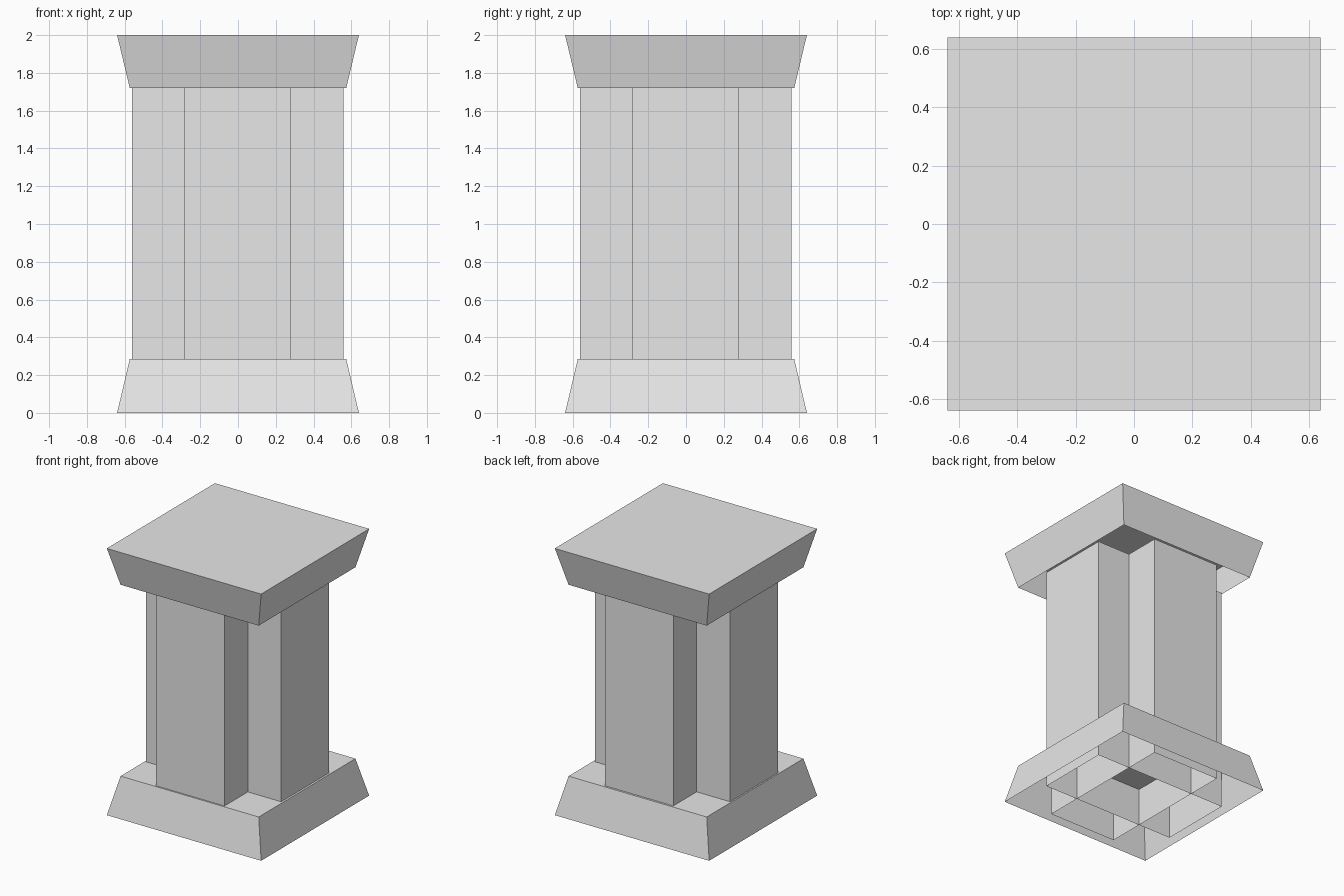
import bpy
import bmesh

cube = bpy.data.objects.get("Cube")
if cube:
    bpy.data.objects.remove(cube, do_unlink=True)

# One plain stone colour
stone = bpy.data.materials.new("light_grey_stone")
stone.use_nodes = True
stone.diffuse_color = (0.8, 0.8, 0.8, 1)
stone.node_tree.nodes["Principled BSDF"].inputs["Base Color"].default_value = (0.8, 0.8, 0.8, 1)


def hollow_block(name, low, high, bottom, top, capped, center=0.0):
    """Square-sided shell with an open bottom; low and high are half sizes (x, y)."""
    bm = bmesh.new()
    rings = []
    for (hx, hy), z in ((low, bottom), (high, top)):
        rings.append([bm.verts.new((center + sx * hx, center + sy * hy, z))
                      for sx, sy in ((-1, -1), (1, -1), (1, 1), (-1, 1))])
    a, b = rings
    for i in range(4):
        j = (i + 1) % 4
        bm.faces.new((a[i], a[j], b[j], b[i]))
    if capped:
        bm.faces.new(b)
    mesh = bpy.data.meshes.new(name)
    bm.to_mesh(mesh)
    bm.free()
    mesh.materials.append(stone)
    obj = bpy.data.objects.new(name, mesh)
    bpy.context.collection.objects.link(obj)
    return obj


WIDE, NARROW = (0.64, 0.64), (0.573, 0.573)
LONG, SHORT = 0.56, 0.283
BASE_TOP, CAPITAL_BOTTOM = 0.285, 1.72

# Flared base and capital, both open underneath
hollow_block("base", WIDE, NARROW, 0, BASE_TOP, True)
hollow_block("capital", NARROW, WIDE, CAPITAL_BOTTOM, 2, True)

# Two crossing tubes form the plus-shaped shaft, reaching down inside the base
for name, half in (("shaft_wide", (LONG, SHORT)), ("shaft_deep", (SHORT, LONG))):
    hollow_block(name, half, half, 0, CAPITAL_BOTTOM, False, -0.002)
